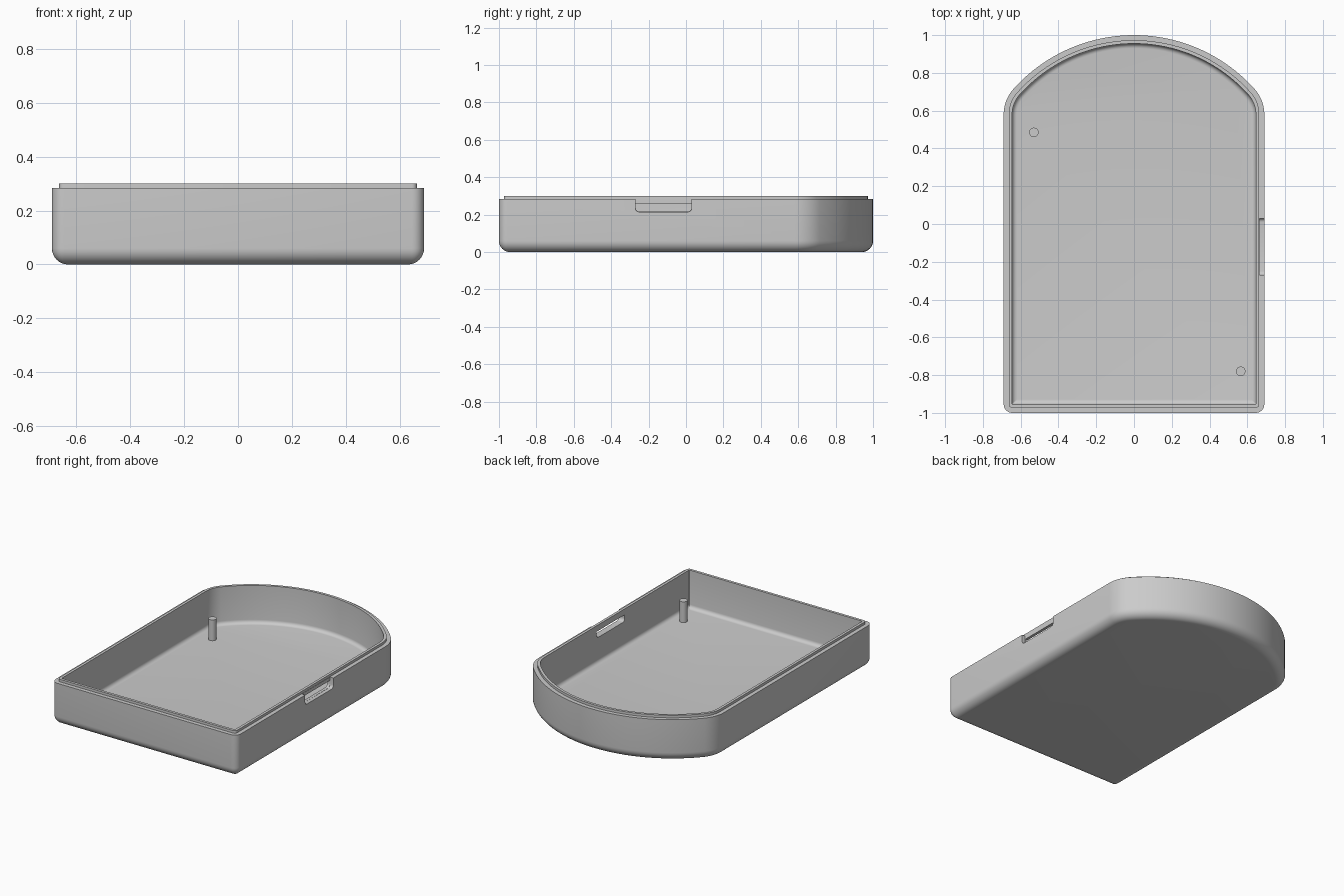
import bpy, bmesh, math
from mathutils import Vector

cube = bpy.data.objects.get("Cube")
if cube:
    bpy.data.objects.remove(cube, do_unlink=True)

HALF_W, LIP, WALL, FLOOR, RIM, TOP = 0.69, 0.027, 0.045, 0.045, 0.283, 0.30

grey = bpy.data.materials.new("plain grey")
grey.use_nodes = True
grey.diffuse_color = (0.6, 0.6, 0.6, 1)
grey.node_tree.nodes["Principled BSDF"].inputs["Base Color"].default_value = (0.6, 0.6, 0.6, 1)


def make_object(name, bm):
    bmesh.ops.recalc_face_normals(bm, faces=bm.faces)
    mesh = bpy.data.meshes.new(name)
    bm.to_mesh(mesh)
    bm.free()
    obj = bpy.data.objects.new(name, mesh)
    mesh.materials.append(grey)
    bpy.context.collection.objects.link(obj)
    return obj


def smooth(obj):
    bpy.ops.object.select_all(action='DESELECT')
    obj.select_set(True)
    bpy.context.view_layer.objects.active = obj
    bpy.ops.object.shade_smooth_by_angle(angle=math.radians(30))


def arc(cx, cy, r, start, end, steps):
    return [(cx + r * math.cos(start + (end - start) * i / steps),
             cy + r * math.sin(start + (end - start) * i / steps)) for i in range(steps + 1)]


def outline(d):
    """Arched plan shape, moved inward by d."""
    big, shoulder = 0.857, 0.2
    base = 1 - big
    cx = HALF_W - shoulder
    dy = math.sqrt((big - shoulder) ** 2 - cx ** 2)
    turn = math.atan2(dy, cx)
    r = max(0.045 - d, 0.004)
    half = arc(HALF_W - d - r, -1 + d + r, r, -math.pi / 2, 0, 6)
    half += arc(cx, base + dy, shoulder - d, 0, turn, 10)
    half += arc(0, base, big - d, turn, math.pi / 2, 20)[1:]
    return half + [(-x, y) for x, y in reversed(half[:-1])]


# Tray: stacked outlines from the underside, over the rim and down to the floor
def fillet(inset, z, r, steps, inner=False):
    rows = []
    for i in range(steps + 1):
        a = math.pi / 2 * i / steps
        rows.append((inset + r * (1 - math.sin(a)), z + r * (1 - math.cos(a))))
    return rows[::-1] if inner else rows


levels = fillet(0, 0, 0.06, 8)
levels += [(0, RIM), (LIP, RIM), (LIP, TOP), (WALL, TOP)]
levels += fillet(WALL, FLOOR, 0.025, 5, inner=True)

bm = bmesh.new()
rings = [[bm.verts.new((x, y, z)) for x, y in outline(d)] for d, z in levels]
for low, high in zip(rings, rings[1:]):
    for i in range(len(low)):
        j = (i + 1) % len(low)
        bm.faces.new((low[i], low[j], high[j], high[i]))
bm.faces.new(rings[0])
bm.faces.new(rings[-1])
tray = make_object("tray", bm)


# Side port: an open notch outside the lip and a slot through the wall below it
def port_cutter(x0, x1, z0, z1, shrink):
    bm = bmesh.new()
    bmesh.ops.create_cube(bm, size=1)
    y0, y1 = -0.27 + shrink, 0.03 - shrink
    for v in bm.verts:
        v.co = Vector((x1 if v.co.x > 0 else x0, y1 if v.co.y > 0 else y0, z1 if v.co.z > 0 else z0))
    low = [e for e in bm.edges if all(v.co.z == e.verts[0].co.z and v.co.z < 0.23 for v in e.verts)
           and abs(e.verts[0].co.x - e.verts[1].co.x) > 0.01]
    bmesh.ops.bevel(bm, geom=low, offset=0.02, segments=5, profile=0.5, affect='EDGES')
    return make_object("port_cutter", bm)


for dims in ((HALF_W - LIP + 0.002, 0.8, 0.215, 0.4, 0), (0.6, 0.75, 0.216, 0.26, 0.001)):
    cutter = port_cutter(*dims)
    mod = tray.modifiers.new("port", 'BOOLEAN')
    mod.operation, mod.solver, mod.object = 'DIFFERENCE', 'EXACT', cutter
    bpy.ops.object.select_all(action='DESELECT')
    bpy.context.view_layer.objects.active = tray
    tray.select_set(True)
    bpy.ops.object.modifier_apply(modifier=mod.name)
    bpy.data.objects.remove(cutter, do_unlink=True)
smooth(tray)

# Locating pegs on the floor
for name, x, y in (("back_peg", -0.53, 0.485), ("front_peg", 0.565, -0.78)):
    bm = bmesh.new()
    bmesh.ops.create_cone(bm, cap_ends=True, segments=32, radius1=0.025, radius2=0.025, depth=0.145)
    peg = make_object(name, bm)
    peg.location = (x, y, FLOOR + 0.0675)
    smooth(peg)
